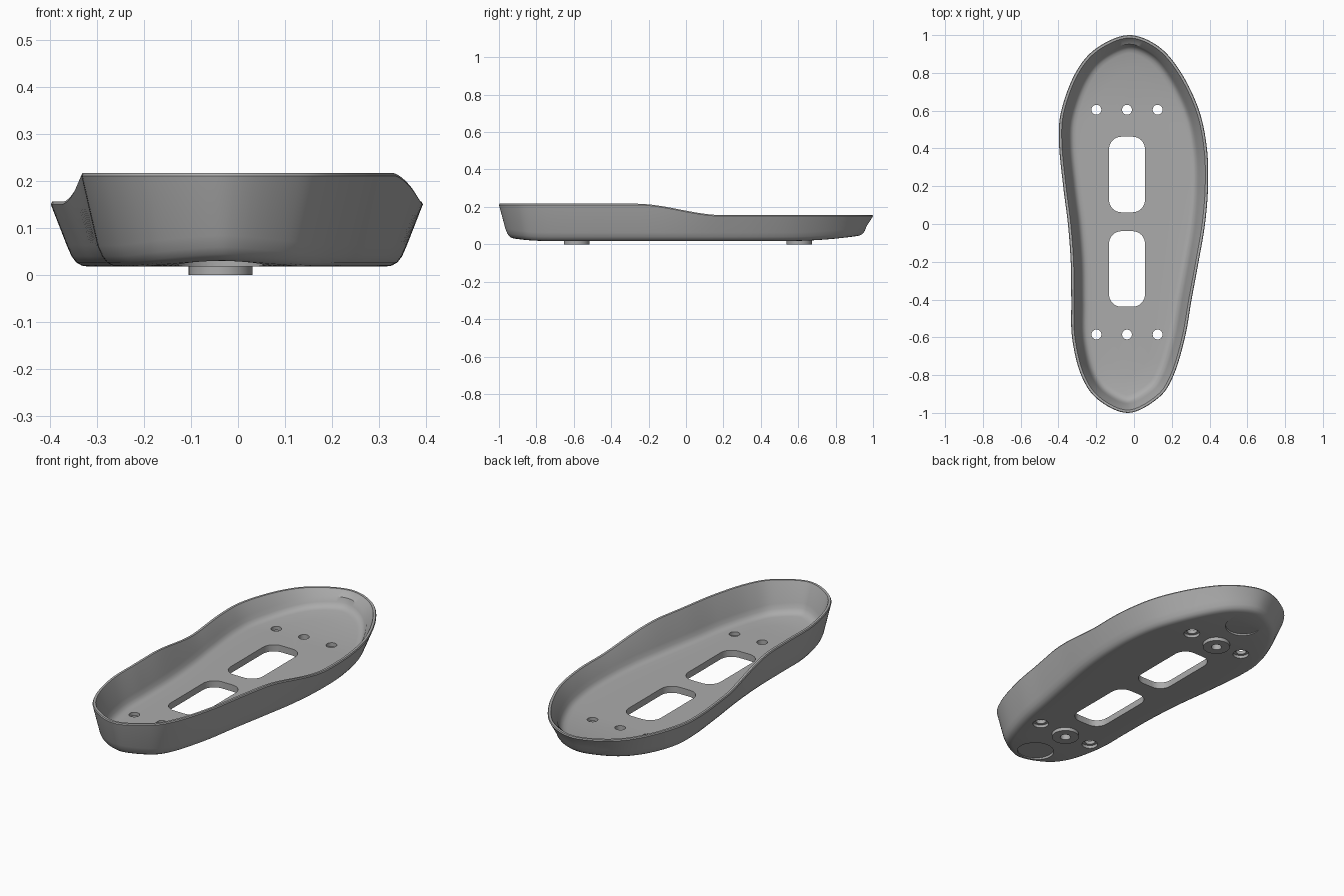
import bpy, bmesh, math
from mathutils import Vector, Matrix

if "Cube" in bpy.data.objects:
    bpy.data.objects.remove(bpy.data.objects["Cube"])

grey = bpy.data.materials.new("neutral grey")
grey.use_nodes = True
grey.diffuse_color = (0.41, 0.41, 0.41, 1)
grey.node_tree.nodes["Principled BSDF"].inputs["Base Color"].default_value = grey.diffuse_color

MID = -0.037        # x of the centre line of holes and studs
HOLE_ROWS = (0.605, -0.585)
HOLE_SPACING = 0.162


def make_object(name, bm):
    bmesh.ops.recalc_face_normals(bm, faces=bm.faces)
    mesh = bpy.data.meshes.new(name)
    bm.to_mesh(mesh)
    bm.free()
    mesh.materials.append(grey)
    obj = bpy.data.objects.new(name, mesh)
    bpy.context.collection.objects.link(obj)
    return obj


def smoothstep(a, b, v):
    t = min(max((v - a) / (b - a), 0), 1)
    return t * t * (3 - 2 * t)


def rim_height(y):
    return 0.217 - 0.061 * smoothstep(-0.27, 0.2, y)


def underside(y):
    toe = max(y - 0.55, 0) / 0.45
    heel = max(-y - 0.75, 0) / 0.2
    return 0.018 + 0.04 * toe ** 2 + 0.018 * heel ** 2


# Rim outline, counter-clockwise from the heel
OUTLINE = [(-0.03, -1), (0.13, -0.92), (0.21, -0.8), (0.27, -0.6), (0.305, -0.4),
           (0.342, -0.2), (0.376, 0), (0.392, 0.2), (0.386, 0.4), (0.345, 0.6),
           (0.25, 0.8), (0.13, 0.94), (-0.03, 1), (-0.2, 0.93), (-0.31, 0.8),
           (-0.385, 0.6), (-0.397, 0.43), (-0.375, 0.2), (-0.35, 0), (-0.335, -0.2),
           (-0.332, -0.4), (-0.328, -0.6), (-0.28, -0.8), (-0.19, -0.93)]


def closed_spline(points, steps):
    pts = [Vector(p) for p in points]
    n, out = len(pts), []
    for i in range(n):
        a, b, c, d = (pts[(i + k - 1) % n] for k in range(4))
        for s in range(steps):
            t = s / steps
            out.append(0.5 * (2 * b + (c - a) * t + (2 * a - 5 * b + 4 * c - d) * t * t
                              + (3 * b - a - 3 * c + d) * t ** 3))
    return out


outline = closed_spline(OUTLINE, 8)
count = len(outline)
inward = []
for i in range(count):
    t = (outline[(i + 1) % count] - outline[i - 1]).normalized()
    inward.append(Vector((-t.y, t.x)))


def ring(offset, height, toward_spine=0.0):
    """Outline moved inward, then drawn toward the centre line."""
    pts = []
    for p, n in zip(outline, inward):
        q = p + n * offset
        q = q.lerp(Vector((MID, min(max(q.y, -0.55), 0.55))), toward_spine)
        pts.append((q.x, q.y, height(q.y)))
    return pts


def over_base(h):
    return lambda y: underside(y) + h


def below_rim(h):
    return lambda y: rim_height(y) - h


# Tray: underside, outer wall, rounded rim, inner wall and floor in one loft
FLOOR = 0.035
SPINE = (0.85, 0.6, 0.3)
rings = [ring(0.08, over_base(0), s) for s in SPINE]
rings += [ring(o, over_base(h)) for o, h in
          ((0.08, 0), (0.066, 0.002), (0.054, 0.009), (0.044, 0.022), (0.034, 0.045))]
rings += [ring(o, below_rim(h)) for o, h in
          ((0, 0.006), (0.003, 0), (0.015, 0), (0.018, 0.006))]
rings += [ring(o, over_base(FLOOR + h)) for o, h in
          ((0.048, 0.045), (0.056, 0.022), (0.066, 0.009), (0.078, 0.002), (0.095, 0))]
rings += [ring(0.095, over_base(FLOOR), s) for s in reversed(SPINE)]

bm = bmesh.new()
loops = [[bm.verts.new(p) for p in r] for r in rings]
for low, high in zip(loops, loops[1:]):
    for i in range(count):
        j = (i + 1) % count
        bm.faces.new((low[i], low[j], high[j], high[i]))
bm.faces.new(loops[0])
bm.faces.new(loops[-1])
tray = make_object("sole_tray", bm)


def add_cylinder(bm, x, y, radius, z0, z1):
    bmesh.ops.create_cone(bm, cap_ends=True, segments=40, radius1=radius, radius2=radius,
                          depth=z1 - z0, matrix=Matrix.Translation((x, y, (z0 + z1) / 2)))


def add_slot(bm, y, half_x=0.095, half_y=0.2, r=0.065):
    pts = []
    for k, (sx, sy) in enumerate(((1, 1), (-1, 1), (-1, -1), (1, -1))):
        for s in range(9):
            a = (k + s / 8) * math.pi / 2
            pts.append((MID + sx * (half_x - r) + r * math.cos(a),
                        y + sy * (half_y - r) + r * math.sin(a), -0.1))
    face = bm.faces.new([bm.verts.new(p) for p in pts])
    top = bmesh.ops.extrude_face_region(bm, geom=[face])["geom"]
    bmesh.ops.translate(bm, vec=(0, 0, 0.3),
                        verts=[v for v in top if isinstance(v, bmesh.types.BMVert)])


def cut(target, bm):
    cutter = make_object("cutter", bm)
    cutter.hide_render = True
    mod = target.modifiers.new("cut", 'BOOLEAN')
    mod.operation, mod.solver, mod.object = 'DIFFERENCE', 'EXACT', cutter
    bpy.context.view_layer.objects.active = target
    bpy.ops.object.modifier_apply(modifier=mod.name)
    bpy.data.objects.remove(cutter)


# Slots and screw holes through the floor
through = bmesh.new()
for y in (0.262, -0.238):
    add_slot(through, y)
for y in HOLE_ROWS:
    for k in (-1, 0, 1):
        add_cylinder(through, MID + k * HOLE_SPACING, y, 0.026, -0.1, 0.2)
cut(tray, through)

# Counterbores of the outer holes and round pockets at toe and heel
recess = bmesh.new()
for y in HOLE_ROWS:
    for k in (-1, 1):
        add_cylinder(recess, MID + k * HOLE_SPACING, y, 0.04, -0.1, 0.034)
for y in (0.82, -0.82):
    add_cylinder(recess, MID, y, 0.092, -0.1, 0.035)
cut(tray, recess)

# Ring studs under the floor
parts = [tray]
for name, y in zip(("toe_stud", "heel_stud"), HOLE_ROWS):
    bm = bmesh.new()
    add_cylinder(bm, MID, y, 0.068, 0, 0.019)
    stud = make_object(name, bm)
    bore = bmesh.new()
    add_cylinder(bore, MID, y, 0.026, -0.1, 0.1)
    cut(stud, bore)
    parts.append(stud)

bpy.ops.object.select_all(action='DESELECT')
for obj in parts:
    obj.select_set(True)
bpy.context.view_layer.objects.active = tray
bpy.ops.object.shade_smooth_by_angle(angle=math.radians(35))
